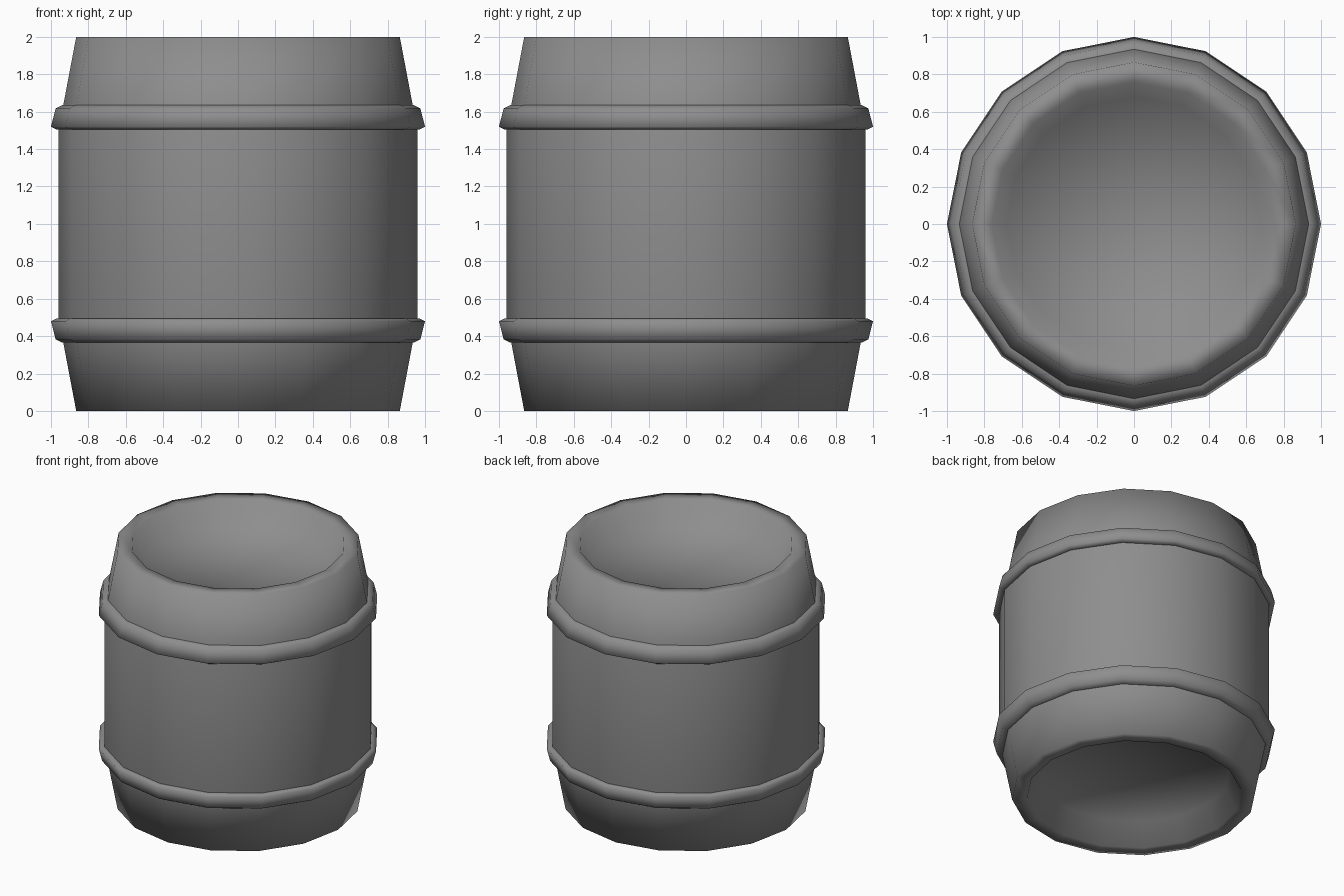
import bpy, bmesh, math

if "Cube" in bpy.data.objects:
    bpy.data.objects.remove(bpy.data.objects["Cube"])

SIDES = 16

# Dark grey finish shared by all parts
dark = bpy.data.materials.new("dark_grey")
dark.diffuse_color = (0.27, 0.27, 0.27, 1)
dark.use_nodes = True
dark.node_tree.nodes["Principled BSDF"].inputs["Base Color"].default_value = dark.diffuse_color

def lathe(name, profile, closed=False):
    """Revolve (radius, z) points about z; radius 0 makes a pole."""
    bm = bmesh.new()
    rings = []
    for r, z in profile:
        if r == 0:
            rings.append([bm.verts.new((0, 0, z))] * SIDES)
        else:
            rings.append([bm.verts.new((r * math.cos(2 * math.pi * i / SIDES),
                                        r * math.sin(2 * math.pi * i / SIDES), z))
                          for i in range(SIDES)])
    pairs = list(zip(rings, rings[1:]))
    if closed:
        pairs.append((rings[-1], rings[0]))
    for a, b in pairs:
        for i in range(SIDES):
            j = (i + 1) % SIDES
            corners = list(dict.fromkeys((a[i], a[j], b[j], b[i])))
            bm.faces.new(corners).smooth = True
    bmesh.ops.recalc_face_normals(bm, faces=bm.faces)
    mesh = bpy.data.meshes.new(name)
    bm.to_mesh(mesh)
    bm.free()
    mesh.materials.append(dark)
    obj = bpy.data.objects.new(name, mesh)
    bpy.context.collection.objects.link(obj)
    return obj

def flip(profile):
    return [(r, 2 - z) for r, z in reversed(profile)]

# Barrel body with recessed lids at both ends
lower = [(0, 0.17), (0.68, 0.17), (0.76, 0), (0.865, 0), (0.935, 0.37), (0.96, 0.5)]
lathe("barrel_body", lower + flip(lower))

# Metal hoops, mirrored about mid height
upper_hoop = [(0.93, 1.505), (0.97, 1.505), (1.0, 1.52),
              (0.975, 1.617), (0.94, 1.635), (0.91, 1.635)]
lathe("upper_hoop", upper_hoop, closed=True)
lathe("lower_hoop", flip(upper_hoop), closed=True)
